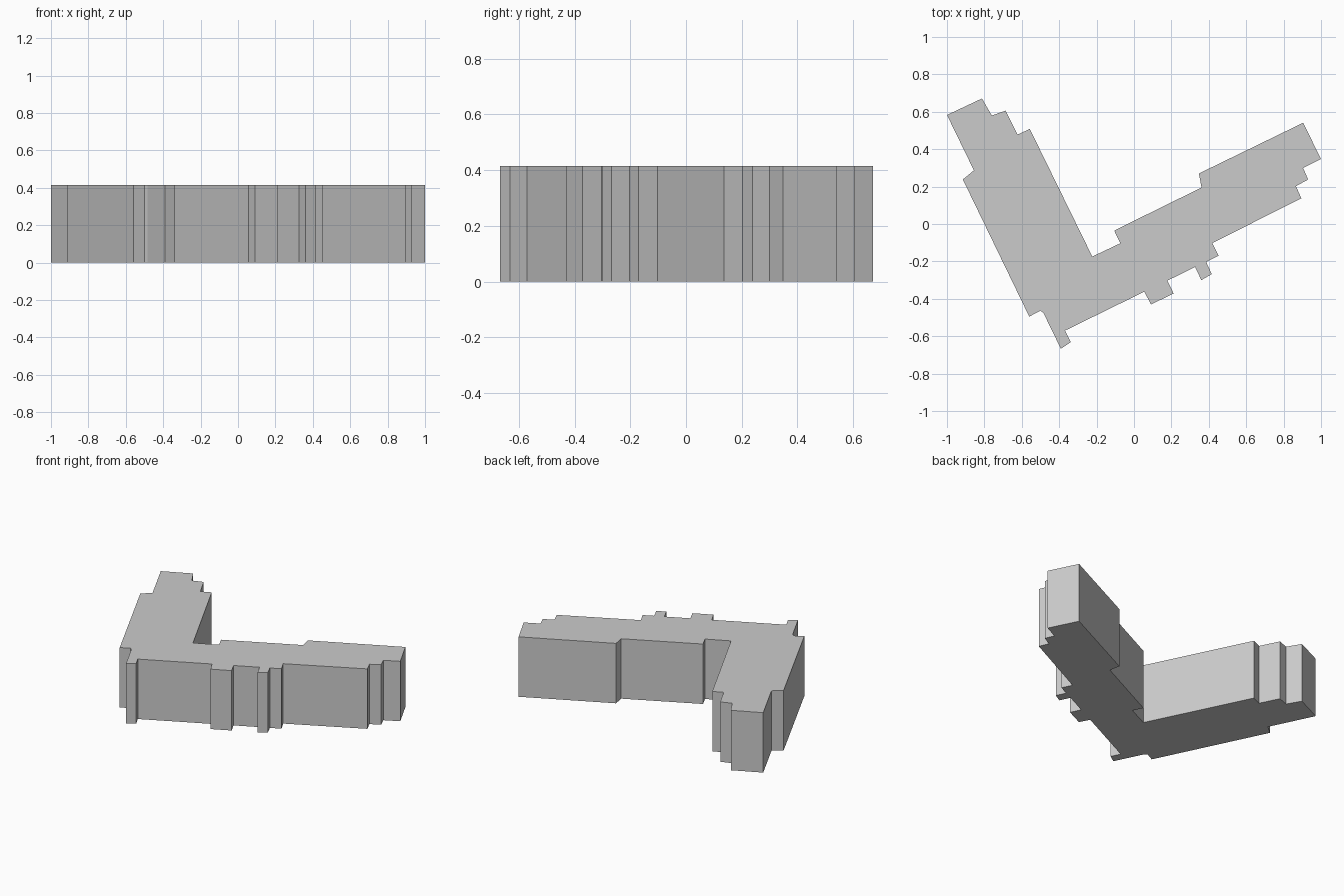
import bpy
import bmesh

HEIGHT = 0.415

# Footprint of the L-shaped building, clockwise from the far left corner
FOOTPRINT = [
    # end of the left wing, stepped
    (-1.0, 0.583), (-0.813, 0.671), (-0.76, 0.58), (-0.687, 0.606),
    (-0.623, 0.478), (-0.557, 0.508),
    # inner corner and back wall of the right wing
    (-0.223, -0.174), (-0.073, -0.103), (-0.106, -0.035),
    (0.361, 0.195), (0.347, 0.27), (0.904, 0.541),
    # end of the right wing, stepped
    (1.0, 0.348), (0.904, 0.3), (0.931, 0.238), (0.866, 0.202), (0.895, 0.137),
    # front wall with projecting bays
    (0.418, -0.102), (0.452, -0.17), (0.386, -0.203), (0.416, -0.268),
    (0.36, -0.3), (0.327, -0.23), (0.178, -0.303), (0.212, -0.372),
    (0.091, -0.43), (0.055, -0.362), (-0.369, -0.57), (-0.338, -0.632),
    (-0.391, -0.667),
    # outer corner and outer wall of the left wing
    (-0.483, -0.478), (-0.5, -0.463), (-0.56, -0.495),
    (-0.915, 0.238), (-0.856, 0.287),
]


def extrude_footprint(name, points, height):
    bm = bmesh.new()
    base = bm.faces.new([bm.verts.new((x, y, 0)) for x, y in points])
    ret = bmesh.ops.extrude_face_region(bm, geom=[base], use_keep_orig=True)
    top = [v for v in ret["geom"] if isinstance(v, bmesh.types.BMVert)]
    bmesh.ops.translate(bm, verts=top, vec=(0, 0, height))
    bmesh.ops.recalc_face_normals(bm, faces=bm.faces)
    mesh = bpy.data.meshes.new(name)
    bm.to_mesh(mesh)
    bm.free()
    obj = bpy.data.objects.new(name, mesh)
    bpy.context.collection.objects.link(obj)
    return obj


# Building block with flat roof
extrude_footprint("building_block", FOOTPRINT, HEIGHT)
